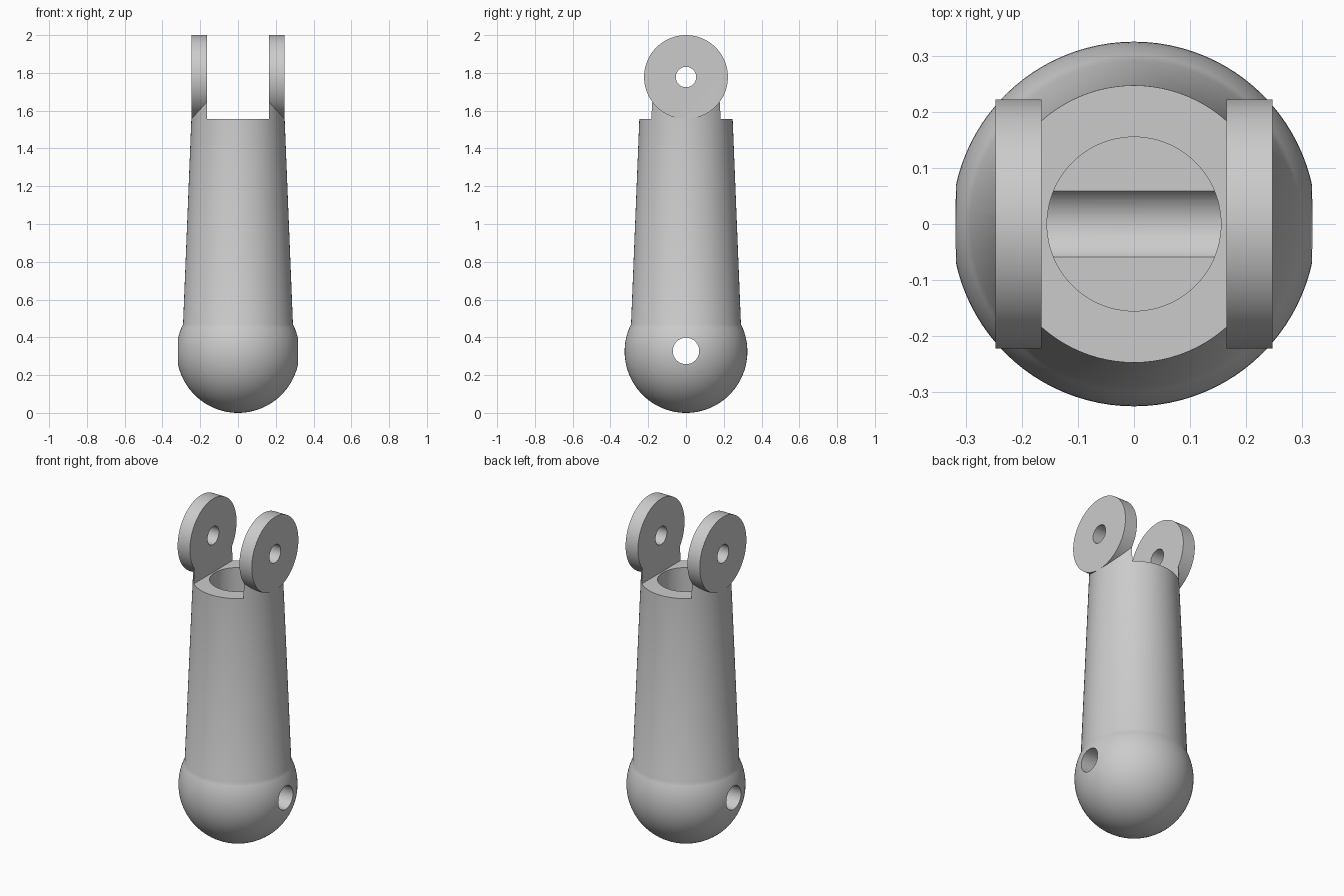
import bpy, bmesh, math
from mathutils import Matrix

cube = bpy.data.objects.get("Cube")
if cube:
    bpy.data.objects.remove(cube, do_unlink=True)

BALL = 0.325          # ball radius and centre height
SLOT_Z = 1.557        # floor of the fork
EAR_Z, EAR_R = 1.778, 0.222
EAR_IN, EAR_OUT = 0.165, 0.247

grey = bpy.data.materials.new("plain grey")
grey.use_nodes = True
colour = (0.6, 0.6, 0.6, 1)
grey.diffuse_color = colour
grey.node_tree.nodes["Principled BSDF"].inputs["Base Color"].default_value = colour


def finish(name, bm):
    bmesh.ops.recalc_face_normals(bm, faces=bm.faces)
    mesh = bpy.data.meshes.new(name)
    bm.to_mesh(mesh)
    bm.free()
    mesh.materials.append(grey)
    obj = bpy.data.objects.new(name, mesh)
    bpy.context.collection.objects.link(obj)
    return obj


def cylinder(name, radius, length, centre, along_x=False, segments=96):
    bm = bmesh.new()
    matrix = Matrix.Translation(centre)
    if along_x:
        matrix = matrix @ Matrix.Rotation(math.pi / 2, 4, 'Y')
    bmesh.ops.create_cone(bm, cap_ends=True, segments=segments, radius1=radius,
                          radius2=radius, depth=length, matrix=matrix)
    return finish(name, bm)


def box(name, size, centre):
    bm = bmesh.new()
    bmesh.ops.create_cube(bm, size=1, matrix=Matrix.Translation(centre)
                          @ Matrix.Diagonal((*size, 1)))
    return finish(name, bm)


def lathe(name, profile, segments=96):
    bm = bmesh.new()
    verts = [bm.verts.new((r, 0, z)) for r, z in profile]
    edges = [bm.edges.new(pair) for pair in zip(verts, verts[1:])]
    bmesh.ops.spin(bm, geom=verts + edges, axis=(0, 0, 1), cent=(0, 0, 0),
                   angle=2 * math.pi, steps=segments)
    bmesh.ops.remove_doubles(bm, verts=bm.verts, dist=1e-4)
    return finish(name, bm)


def combine(target, other, operation):
    mod = target.modifiers.new(operation, 'BOOLEAN')
    mod.operation, mod.solver, mod.object = operation, 'EXACT', other
    bpy.context.view_layer.objects.active = target
    bpy.ops.object.modifier_apply(modifier=mod.name)
    bpy.data.objects.remove(other, do_unlink=True)


# Ball end running into a tapered shaft
neck = math.asin(0.145 / BALL)
steps = 32
profile = [(0, 0)]
for i in range(1, steps + 1):
    a = -math.pi / 2 + (neck + math.pi / 2) * i / steps
    profile.append((BALL * math.cos(a), BALL + BALL * math.sin(a)))
profile += [(0.247, SLOT_Z), (0.241, 1.7), (0, 1.7)]
arm = lathe("fork_arm", profile)

# Fork slot leaves a web under each ear
combine(arm, box("fork_slot", (2 * EAR_IN, 1, 1), (0, 0, SLOT_Z + 0.5)), 'DIFFERENCE')

# Round ears
for side in (-1, 1):
    ear = cylinder("ear", EAR_R, EAR_OUT - EAR_IN,
                   (side * (EAR_IN + EAR_OUT) / 2, 0, EAR_Z), along_x=True)
    combine(arm, ear, 'UNION')

# Central bore and the two cross holes
floor_z, top_z = 0.29, 1.9
combine(arm, cylinder("bore", 0.155, top_z - floor_z, (0, 0, (top_z + floor_z) / 2)),
        'DIFFERENCE')
for radius, z in ((0.07, 0.328), (0.054, EAR_Z)):
    combine(arm, cylinder("pin_hole", radius, 1, (0, 0, z), along_x=True, segments=48),
            'DIFFERENCE')

bpy.ops.object.select_all(action='DESELECT')
arm.select_set(True)
bpy.context.view_layer.objects.active = arm
bpy.ops.object.shade_smooth_by_angle(angle=math.radians(30))
